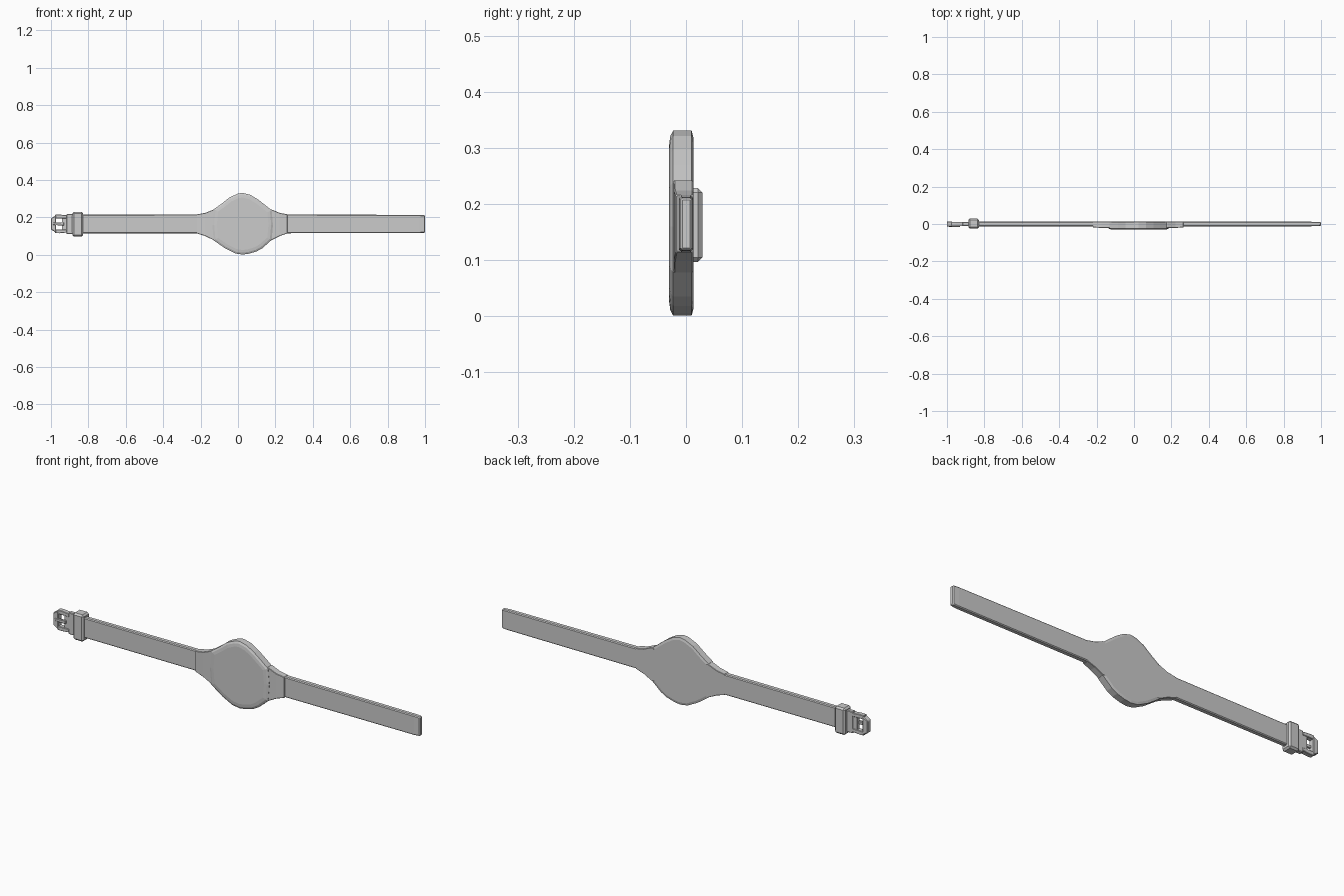
import bpy, bmesh

if "Cube" in bpy.data.objects:
    bpy.data.objects.remove(bpy.data.objects["Cube"])


def loft(name, rings, bevel=0):
    """Skin matching point rings and cap both ends; optional chamfer."""
    bm = bmesh.new()
    loops = [[bm.verts.new(p) for p in ring] for ring in rings]
    n = len(loops[0])
    for a, b in zip(loops, loops[1:]):
        for i in range(n):
            j = (i + 1) % n
            bm.faces.new((a[i], a[j], b[j], b[i]))
    bm.faces.new(loops[0][::-1])
    bm.faces.new(loops[-1])
    bmesh.ops.recalc_face_normals(bm, faces=bm.faces[:])
    mesh = bpy.data.meshes.new(name)
    bm.to_mesh(mesh)
    bm.free()
    obj = bpy.data.objects.new(name, mesh)
    bpy.context.collection.objects.link(obj)
    if bevel:
        mod = obj.modifiers.new("chamfer", 'BEVEL')
        mod.width = bevel
        mod.segments = 1
    return obj


def plate(name, outline, y0, y1, bevel=0):
    """Front-view outline (x, z) extruded along y."""
    return loft(name, [[(x, y, z) for x, z in outline] for y in (y0, y1)], bevel)


def section(x, y0, y1, z0, z1):
    """Rectangular cross-section at a given x."""
    return [(x, y0, z0), (x, y1, z0), (x, y1, z1), (x, y0, z1)]


# Watch case: faceted rounded outline with chamfered front and back rims
outline = [(-.13, .243), (-.085, .275), (-.045, .307), (0, .327), (.025, .331),
           (.065, .321), (.105, .297), (.14, .27), (.18, .238), (.187, .16),
           (.18, .079), (.13, .035), (.10, .018), (.06, .006), (.025, .001),
           (-.015, .007), (-.07, .035), (-.13, .077), (-.137, .16)]
cx, cz = .025, .165
rings = []
for y, s in ((.013, .93), (.010, 1), (-.023, 1), (-.028, .94), (-.030, .85)):
    rings.append([(cx + (x - cx) * s, y, cz + (z - cz) * s) for x, z in outline])
loft("watch_case", rings)

# Lugs: tapered blocks joining case and straps
for name, xi, xo in (("left_lug", -.115, -.22), ("right_lug", .165, .265)):
    xm = -.13 if xi < 0 else .18
    loft(name, [section(xi, -.022, .013, .078, .242),
                section(xm, -.022, .013, .078, .242),
                section((xm + xo) / 2, -.021, .013, .100, .224),
                section(xo, -.018, .013, .114, .216)], .002)

# Straps
loft("right_strap", [section(.25, -.013, .013, .115, .216),
                     section(.97, -.012, .012, .116, .213),
                     section(1.0, -.010, .011, .118, .211)], .004)
loft("left_strap", [section(-.20, -.013, .013, .115, .216),
                    section(-.89, -.012, .012, .115, .214)], .004)
loft("strap_end", [section(-.88, -.011, .011, .110, .217),
                   section(-.918, -.011, .011, .110, .217)], .003)

# Keeper loop around the strap
loft("keeper_loop", [section(-.886, -.025, .029, .097, .229),
                     section(-.829, -.025, .029, .097, .229)], .008)

# Buckle: front bar, two mirrored rails, hinge bar and prong
plate("buckle_front_bar", [(-1, .135), (-.972, .118), (-.972, .211), (-1, .195)],
      -.014, .014, .003)
for side, sign in (("upper", 1), ("lower", -1)):
    rail = [(-.978, .030), (-.978, .049), (-.955, .050), (-.915, .046), (-.915, .030)]
    plate("buckle_%s_rail" % side, [(x, .165 + sign * z) for x, z in rail],
          -.012, .012, .002)
plate("buckle_hinge_bar", [(-.942, .122), (-.91, .122), (-.91, .208), (-.942, .208)],
      -.009, .009, .002)
plate("buckle_prong", [(-.99, .159), (-.93, .156), (-.93, .174), (-.99, .171)],
      -.016, -.004, .002)
